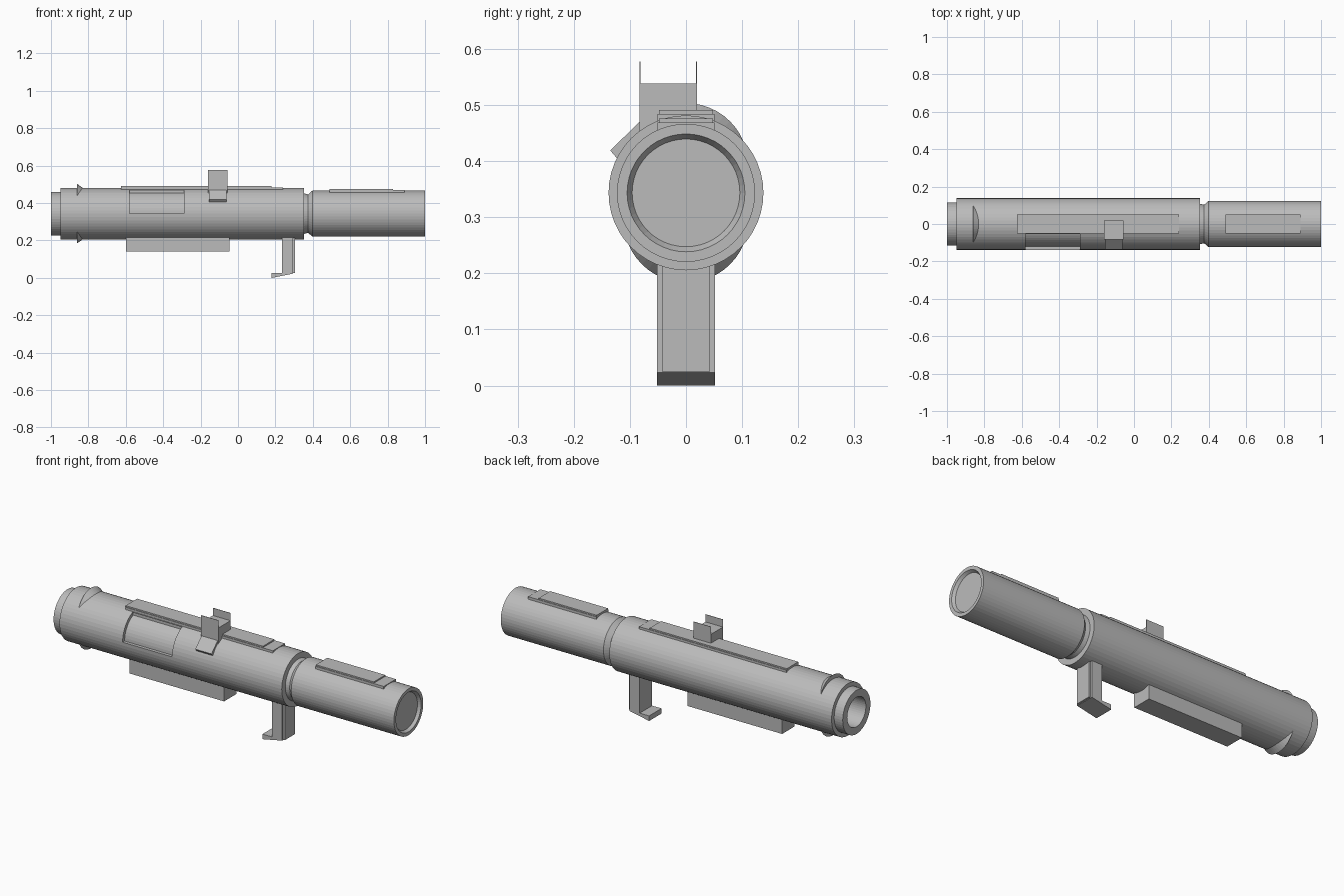
import bpy, bmesh, math

if "Cube" in bpy.data.objects:
    bpy.data.objects.remove(bpy.data.objects["Cube"])

CZ = 0.3435      # height of the tube axis
SEG = 48

grey = bpy.data.materials.new("plain grey")
grey.diffuse_color = (0.5, 0.5, 0.5, 1)
grey.use_nodes = True
grey.node_tree.nodes["Principled BSDF"].inputs["Base Color"].default_value = grey.diffuse_color


def finish(bm, name):
    bmesh.ops.remove_doubles(bm, verts=bm.verts, dist=1e-5)
    bmesh.ops.recalc_face_normals(bm, faces=bm.faces)
    me = bpy.data.meshes.new(name)
    bm.to_mesh(me)
    bm.free()
    me.materials.append(grey)
    ob = bpy.data.objects.new(name, me)
    bpy.context.collection.objects.link(ob)
    return ob


def revolve(profile, cz=CZ):
    """Spin (x, radius) points about the x axis; step 0 faces -y, turning upward."""
    bm = bmesh.new()
    rings = []
    for x, r in profile:
        rings.append([bm.verts.new((x, -r * math.cos(2 * math.pi * i / SEG),
                                    cz + r * math.sin(2 * math.pi * i / SEG)))
                      for i in range(SEG)])
    faces = []
    for a, b in zip(rings, rings[1:]):
        row = []
        for i in range(SEG):
            j = (i + 1) % SEG
            row.append(bm.faces.new((a[i], a[j], b[j], b[i])))
        faces.append(row)
    bm.faces.new(rings[0])
    bm.faces.new(rings[-1])
    return bm, faces


def prism(name, pts, axis, lo, hi):
    """Extrude a 2D outline along x (pts are y,z) or along y (pts are x,z)."""
    bm = bmesh.new()
    put = (lambda p, t: (t, p[0], p[1])) if axis == 'x' else (lambda p, t: (p[0], t, p[1]))
    a = [bm.verts.new(put(p, lo)) for p in pts]
    b = [bm.verts.new(put(p, hi)) for p in pts]
    bm.faces.new(a)
    bm.faces.new(b)
    n = len(pts)
    for i in range(n):
        bm.faces.new((a[i], a[(i + 1) % n], b[(i + 1) % n], b[i]))
    return finish(bm, name)


def box(name, x0, x1, y0, y1, z0, z1):
    return prism(name, [(x0, z0), (x1, z0), (x1, z1), (x0, z1)], 'y', y0, y1)


# launch tube: rear bore, rear collar, main body, neck, front tube, shallow muzzle cap
profile = [(-0.65, 0.078), (-1.0, 0.078), (-1.0, 0.116), (-0.95, 0.116),
           (-0.95, 0.138), (-0.58, 0.138), (-0.29, 0.138), (0.353, 0.138),
           (0.353, 0.108), (0.375, 0.103), (0.398, 0.123), (1.0, 0.123),
           (1.0, 0.105), (0.985, 0.096)]
bm, rows = revolve(profile)
# sunken side panel on the upper front quarter of the body
panel = rows[5][:9]
ext = bmesh.ops.extrude_face_region(bm, geom=panel)
for v in ext["geom"]:
    if isinstance(v, bmesh.types.BMVert):
        v.co.y *= 0.121 / 0.138
        v.co.z = CZ + (v.co.z - CZ) * 0.121 / 0.138
left = [f for f in panel if f.is_valid]
if left:
    bmesh.ops.delete(bm, geom=left, context='FACES_ONLY')
finish(bm, "launch_tube")

# rear wedges, above and below the tube
for name, s in (("upper_rear_lug", 1), ("lower_rear_lug", -1)):
    bm, _ = revolve([(-0.862, 0.111), (-0.825, 0.085)], CZ + s * 0.049)
    finish(bm, name)

# top rails, each a base strip with a shorter strip on top
for name, x0, x1, top in (("body_rail", -0.625, 0.24, 0.484),
                          ("front_rail", 0.49, 0.89, 0.469)):
    box(name + "_base", x0, x1, -0.051, 0.051, top - 0.03, top)
    box(name + "_top", x0, x1 - 0.06, -0.048, 0.048, top - 0.005, top + 0.007)

# sight: block, two thin upright plates and a slanted foot
box("sight_block", -0.16, -0.057, -0.083, 0.02, 0.45, 0.538)
for name, y in (("sight_plate_near", -0.083), ("sight_plate_far", 0.018)):
    box(name, -0.16, -0.057, y, y + 0.002, 0.53, 0.578)
prism("sight_foot", [(-0.083, 0.47), (-0.135, 0.419), (-0.123, 0.405), (-0.06, 0.45)],
      'x', -0.156, -0.061)

# box under the body
box("lower_housing", -0.6, -0.045, -0.052, 0.052, 0.14, 0.27)

# grip with forward-narrowed strip and a sloped foot
prism("grip", [(0.18, 0.0), (0.295, 0.023), (0.295, 0.24), (0.235, 0.24),
               (0.235, 0.027), (0.18, 0.027)], 'y', -0.052, 0.052)
box("grip_front_strip", 0.29, 0.305, -0.043, 0.043, 0.025, 0.24)
